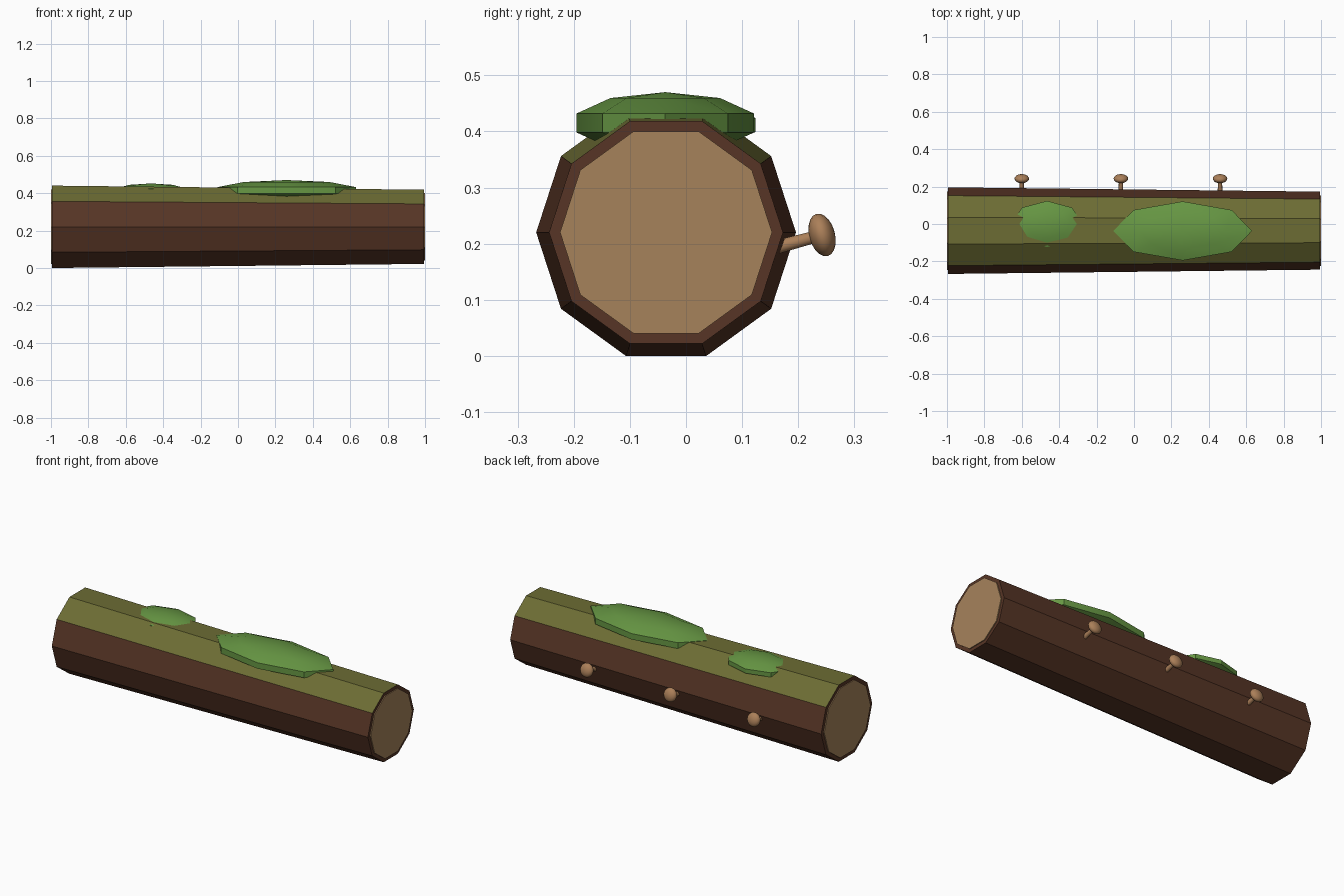
import bpy, bmesh, math
from mathutils import Matrix, Vector

if "Cube" in bpy.data.objects:
    bpy.data.objects.remove(bpy.data.objects["Cube"])

AXIS_Y, AXIS_Z = -0.0355, 0.22


def material(name, rgb):
    m = bpy.data.materials.new(name)
    m.diffuse_color = (*rgb, 1.0)
    m.use_nodes = True
    m.node_tree.nodes["Principled BSDF"].inputs["Base Color"].default_value = m.diffuse_color
    return m


BARK = material("dark bark", (0.095, 0.036, 0.019))
MOSSY = material("olive mossy bark", (0.150, 0.150, 0.034))
WOOD = material("cut wood", (0.38, 0.225, 0.105))
MOSS = material("green moss", (0.135, 0.31, 0.057))
FUNGUS = material("tan mushroom", (0.41, 0.215, 0.10))


def finish(name, bm, mats, smooth=None):
    bmesh.ops.recalc_face_normals(bm, faces=bm.faces)
    me = bpy.data.meshes.new(name)
    bm.to_mesh(me)
    bm.free()
    for m in mats:
        me.materials.append(m)
    ob = bpy.data.objects.new(name, me)
    bpy.context.collection.objects.link(ob)
    if smooth:
        bpy.ops.object.select_all(action='DESELECT')
        ob.select_set(True)
        bpy.context.view_layer.objects.active = ob
        bpy.ops.object.shade_smooth_by_angle(angle=math.radians(smooth))
    return ob


def decagon_prism(x0, r0, x1, r1):
    """Ten-sided tapered prism along x, flat side up."""
    bm = bmesh.new()
    rings = []
    for x, r in ((x0, r0), (x1, r1)):
        rings.append([bm.verts.new((x, AXIS_Y + r * math.cos(i * math.pi / 5),
                                    AXIS_Z + r * math.sin(i * math.pi / 5)))
                      for i in range(10)])
    a, b = rings
    bm.faces.new(a)
    bm.faces.new(b)
    for i in range(10):
        j = (i + 1) % 10
        bm.faces.new((a[i], a[j], b[j], b[i]))
    bmesh.ops.recalc_face_normals(bm, faces=bm.faces)
    return bm


# Tapered log, upper three facets tinted olive
bm = decagon_prism(-0.995, 0.2315, 0.995, 0.2085)
for f in bm.faces:
    f.normal_update()
    f.material_index = 1 if f.normal.z > 0.6 else 0
finish("log", bm, [BARK, MOSSY])

# Pale cut ends
finish("cut_end_right", decagon_prism(0.985, 0.189, 1.0, 0.189), [WOOD])
finish("cut_end_left", decagon_prism(-1.0, 0.210, -0.985, 0.210), [WOOD])


# Moss clumps: flattened low-poly spheres
def moss(name, centre, radii):
    bm = bmesh.new()
    bmesh.ops.create_uvsphere(
        bm, u_segments=8, v_segments=5, radius=1,
        matrix=Matrix.Translation(centre) @ Matrix.Diagonal((*radii, 1)))
    finish(name, bm, [MOSS], smooth=30)


moss("large_moss", (0.26, -0.037, 0.415), (0.39, 0.166, 0.055))
moss("small_moss", (-0.465, 0.0, 0.4115), (0.20, 0.130, 0.0405))

# Mushrooms on the back, tilted slightly upwards
direction = Vector((0, math.cos(math.radians(15)), math.sin(math.radians(15))))
tilt = direction.to_track_quat('Z', 'X').to_matrix().to_4x4()
for n, x in enumerate((-0.6, -0.07, 0.46), 1):
    cap_at = Vector((x, 0.2425, 0.2155))
    bm = bmesh.new()
    bmesh.ops.create_cone(bm, cap_ends=True, segments=10, radius1=0.013, radius2=0.011,
                          depth=0.08,
                          matrix=Matrix.Translation(cap_at - direction * 0.045) @ tilt)
    finish(f"mushroom_stem_{n}", bm, [FUNGUS], smooth=40)
    bm = bmesh.new()
    bmesh.ops.create_uvsphere(bm, u_segments=16, v_segments=10, radius=1,
                              matrix=Matrix.Translation(cap_at) @ tilt
                              @ Matrix.Diagonal((0.039, 0.039, 0.023, 1)))
    finish(f"mushroom_cap_{n}", bm, [FUNGUS], smooth=40)
